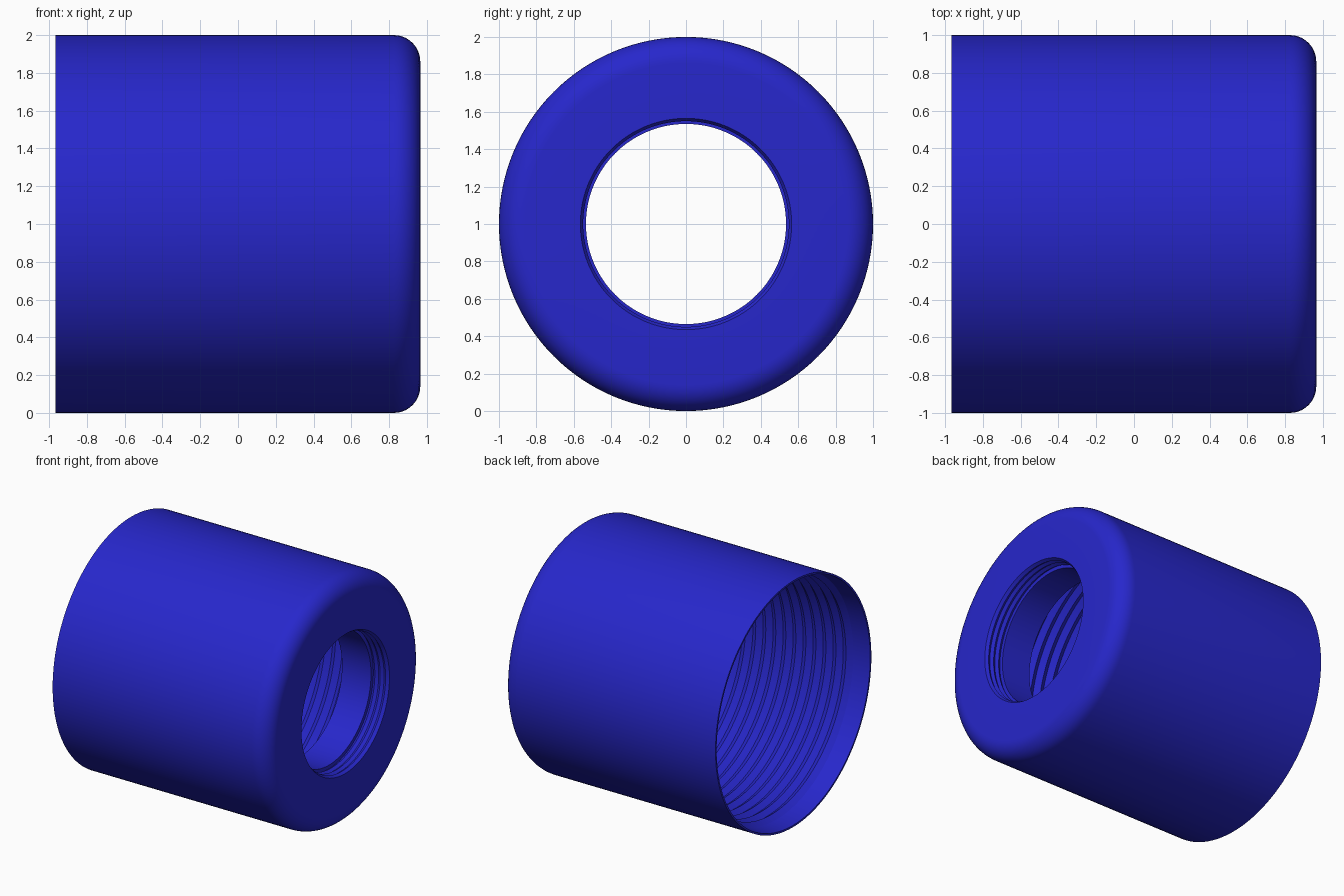
import bpy, bmesh, math

if "Cube" in bpy.data.objects:
    bpy.data.objects.remove(bpy.data.objects["Cube"])

SEGMENTS = 128
HALF = 0.965          # half the length along x
CORNER = 0.14         # rounded outer shoulder


def ridges(x0, x1, root, crest, count):
    """Zigzag (x, radius) points for ring-shaped thread ridges."""
    step = (x1 - x0) / count
    pts = []
    for i in range(count):
        pts += [(x0 + i * step, root), (x0 + (i + 0.5) * step, crest)]
    return pts + [(x1, root)]


# Outer wall with rounded shoulder on the closed end
profile = [(-HALF, 0.985), (-HALF, 1.0)]
for i in range(11):
    a = math.pi / 2 * (1 - i / 10)
    profile.append((HALF - CORNER + CORNER * math.cos(a),
                    1 - CORNER + CORNER * math.sin(a)))

# Mouth of the small hole: shallow ridges, then the plain bore
profile += ridges(HALF, 0.82, 0.565, 0.55, 3)
profile += [(0.82, 0.535), (0.56, 0.535)]

# Wide cavity: inner shoulder, thread ridges, plain opening
profile += [(0.56, 0.975)]
profile += ridges(0.53, -0.82, 0.975, 0.945, 15)

# Revolve the closed profile around the x axis
bm = bmesh.new()
rings = []
for k in range(SEGMENTS):
    t = 2 * math.pi * k / SEGMENTS
    rings.append([bm.verts.new((x, r * math.cos(t), 1 + r * math.sin(t)))
                  for x, r in profile])
n = len(profile)
for k in range(SEGMENTS):
    a, b = rings[k], rings[(k + 1) % SEGMENTS]
    for i in range(n):
        j = (i + 1) % n
        bm.faces.new((a[i], a[j], b[j], b[i]))
bmesh.ops.recalc_face_normals(bm, faces=bm.faces)

mesh = bpy.data.meshes.new("threaded_sleeve")
bm.to_mesh(mesh)
bm.free()

blue = bpy.data.materials.new("deep blue")
blue.diffuse_color = (0.02, 0.02, 0.6, 1)
blue.use_nodes = True
blue.node_tree.nodes["Principled BSDF"].inputs["Base Color"].default_value = blue.diffuse_color
mesh.materials.append(blue)

sleeve = bpy.data.objects.new("threaded_sleeve", mesh)
bpy.context.collection.objects.link(sleeve)
bpy.context.view_layer.objects.active = sleeve
sleeve.select_set(True)
bpy.ops.object.shade_smooth_by_angle(angle=math.radians(25))
